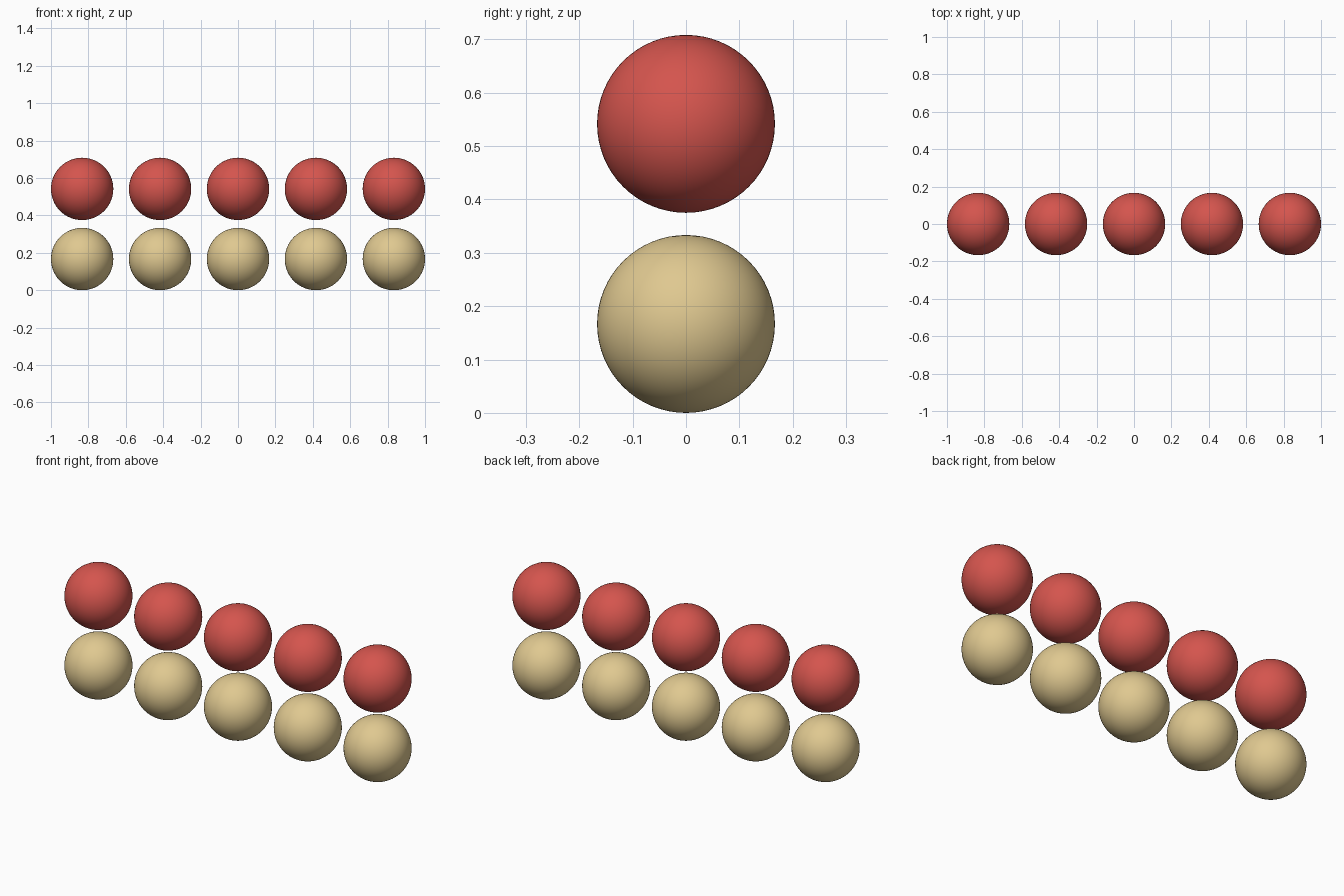
import bpy

cube = bpy.data.objects.get("Cube")
if cube:
    bpy.data.objects.remove(cube, do_unlink=True)

RADIUS = 1 / 6
SPACING_X = 2.5 * RADIUS
SPACING_Z = 2.25 * RADIUS
COLUMNS = 5


def make_material(name, color):
    mat = bpy.data.materials.new(name)
    mat.use_nodes = True
    mat.diffuse_color = color
    bsdf = next(n for n in mat.node_tree.nodes if n.type == "BSDF_PRINCIPLED")
    bsdf.inputs["Base Color"].default_value = color
    return mat


def make_ball(name, x, z, mat):
    bpy.ops.mesh.primitive_uv_sphere_add(
        segments=64, ring_count=32, radius=RADIUS, location=(x, 0, z))
    ball = bpy.context.object
    ball.name = name
    ball.data.name = name
    ball.data.materials.append(mat)
    bpy.ops.object.shade_smooth()


# Two rows of balls: sand below, red above
rows = [
    ("lower_ball", make_material("sand", (0.74, 0.58, 0.28, 1))),
    ("upper_ball", make_material("red", (0.66, 0.09, 0.075, 1))),
]
for row, (name, mat) in enumerate(rows):
    for col in range(COLUMNS):
        x = (col - (COLUMNS - 1) / 2) * SPACING_X
        make_ball(f"{name}_{col + 1}", x, RADIUS + row * SPACING_Z, mat)
